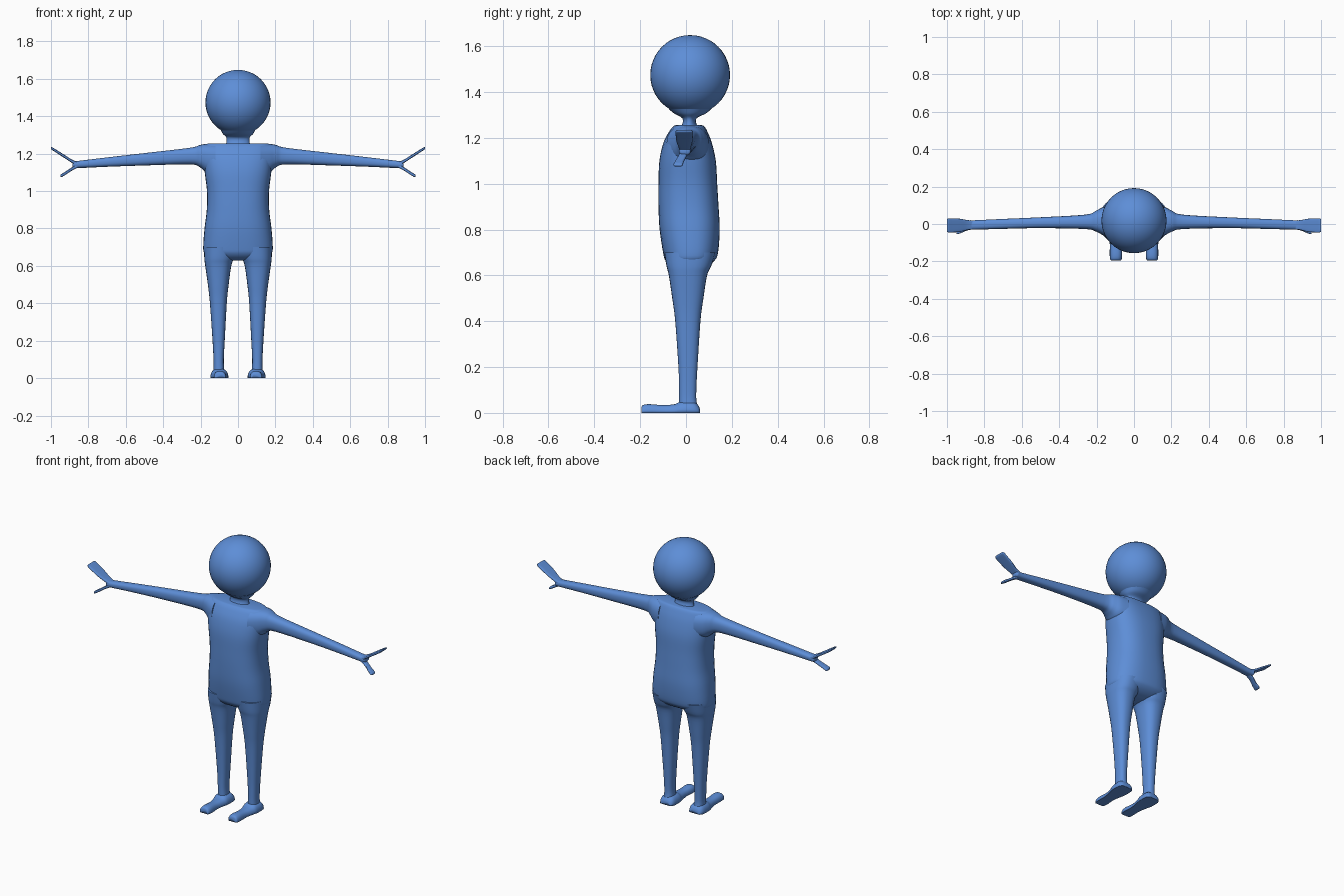
import bpy, bmesh, math
from mathutils import Vector

blue = bpy.data.materials.new("soft blue")
blue.diffuse_color = (0.11, 0.27, 0.68, 1)


def smooth_rows(rows, steps):
    """Catmull-Rom interpolation through rows of numbers."""
    out = []
    for i in range(len(rows) - 1):
        p0, p1 = rows[max(i - 1, 0)], rows[i]
        p2, p3 = rows[i + 1], rows[min(i + 2, len(rows) - 1)]
        for k in range(steps):
            t = k / steps
            out.append([0.5 * (2 * b + (c - a) * t + (2 * a - 5 * b + 4 * c - d) * t * t
                               + (3 * b - a - 3 * c + d) * t ** 3)
                        for a, b, c, d in zip(p0, p1, p2, p3)])
    return out + [list(rows[-1])]


def loft(name, axis, rows, power=2.0, sides=28, steps=4, mirror=False):
    """Skin superellipse rings. Row: position, then low/high along the two other axes.
    A sixth number shears the ring along the axis."""
    others = [a for a in range(3) if a != axis]
    bm = bmesh.new()
    rings = []
    for row in smooth_rows(rows, steps):
        pos, a0, a1, b0, b1 = row[:5]
        ring = []
        for i in range(sides):
            t = 2 * math.pi * i / sides
            c, s = math.cos(t), math.sin(t)
            v = Vector((0, 0, 0))
            v[axis] = pos
            v[others[0]] = (a0 + a1) / 2 + (a1 - a0) / 2 * math.copysign(abs(c) ** (2 / power), c)
            v[others[1]] = (b0 + b1) / 2 + (b1 - b0) / 2 * math.copysign(abs(s) ** (2 / power), s)
            ring.append(bm.verts.new(v))
        rings.append(ring)
    for r, q in zip(rings, rings[1:]):
        for i in range(sides):
            j = (i + 1) % sides
            bm.faces.new((r[i], r[j], q[j], q[i]))
    bm.faces.new(rings[0])
    bm.faces.new(rings[-1])
    bmesh.ops.recalc_face_normals(bm, faces=bm.faces)
    mesh = bpy.data.meshes.new(name)
    bm.to_mesh(mesh)
    bm.free()
    ob = bpy.data.objects.new(name, mesh)
    bpy.context.collection.objects.link(ob)
    mesh.materials.append(blue)
    if mirror:
        ob.modifiers.new("mirror", 'MIRROR').use_mirror_merge = False
    bpy.ops.object.select_all(action='DESELECT')
    ob.select_set(True)
    bpy.context.view_layer.objects.active = ob
    bpy.ops.object.shade_smooth_by_angle(angle=math.radians(50))
    return ob


# round head
bpy.ops.mesh.primitive_uv_sphere_add(segments=40, ring_count=24, radius=0.174,
                                     location=(0, 0.018, 1.474))
head = bpy.context.object
head.name = "head"
head.data.materials.append(blue)
bpy.ops.object.shade_smooth_by_angle(angle=math.radians(50))

# short neck flaring into head and shoulders
loft("neck", 2, [
    (1.235, -0.075, 0.075, -0.04, 0.07), (1.255, -0.063, 0.063, -0.018, 0.048),
    (1.285, -0.062, 0.062, -0.016, 0.046), (1.305, -0.08, 0.08, -0.05, 0.085),
    (1.325, -0.092, 0.092, -0.075, 0.11)])

# torso
loft("torso", 2, [
    (0.628, -0.09, 0.09, -0.03, 0.05), (0.64, -0.14, 0.14, -0.065, 0.09),
    (0.665, -0.178, 0.178, -0.09, 0.125), (0.70, -0.186, 0.186, -0.10, 0.14),
    (0.80, -0.179, 0.179, -0.115, 0.147), (0.90, -0.167, 0.167, -0.12, 0.142),
    (1.00, -0.166, 0.166, -0.12, 0.136), (1.10, -0.178, 0.178, -0.116, 0.13),
    (1.18, -0.185, 0.185, -0.098, 0.112), (1.23, -0.182, 0.182, -0.072, 0.092),
    (1.25, -0.172, 0.172, -0.055, 0.08), (1.255, -0.15, 0.15, -0.045, 0.07)],
    power=2.5, sides=36, mirror=False)

# tapering legs
loft("leg", 2, [
    (0.0, 0.068, 0.135, -0.03, 0.058), (0.05, 0.074, 0.131, -0.03, 0.046),
    (0.10, 0.076, 0.131, -0.03, 0.045), (0.20, 0.071, 0.136, -0.033, 0.05),
    (0.40, 0.060, 0.150, -0.047, 0.063), (0.50, 0.050, 0.161, -0.06, 0.076),
    (0.60, 0.036, 0.175, -0.075, 0.092), (0.64, 0.022, 0.180, -0.085, 0.11),
    (0.70, 0.005, 0.182, -0.095, 0.13)],
    power=2.4, mirror=True)

# feet: flat soles with a rounded toe and a flared heel
foot = loft("foot", 1, [
    (-0.195, 0.072, 0.122, -0.022, 0.022), (-0.188, 0.066, 0.128, -0.034, 0.034),
    (-0.16, 0.063, 0.130, -0.038, 0.038), (-0.10, 0.066, 0.130, -0.034, 0.034),
    (-0.05, 0.058, 0.140, -0.038, 0.038), (-0.02, 0.052, 0.147, -0.05, 0.05),
    (0.03, 0.052, 0.147, -0.05, 0.05), (0.052, 0.058, 0.140, -0.035, 0.035),
    (0.06, 0.068, 0.130, -0.02, 0.02)],
    power=2.5, mirror=True)
for v in foot.data.vertices:
    v.co.z = max(v.co.z, 0.0)

# outstretched arms
loft("arm", 0, [
    (0.12, -0.085, 0.10, 1.08, 1.254), (0.17, -0.058, 0.088, 1.10, 1.252),
    (0.205, -0.04, 0.07, 1.128, 1.246), (0.26, -0.027, 0.05, 1.143, 1.231),
    (0.50, -0.022, 0.036, 1.137, 1.203), (0.70, -0.026, 0.027, 1.130, 1.180),
    (0.85, -0.030, 0.02, 1.123, 1.162), (0.878, -0.03, 0.02, 1.124, 1.160),
    (0.886, -0.024, 0.014, 1.132, 1.152)],
    power=2.5, mirror=True)

# flat paddle of joined fingers, angled up
loft("fingers", 0, [
    (0.855, -0.028, 0.018, 1.132, 1.155), (0.89, -0.032, 0.021, 1.152, 1.170),
    (0.93, -0.042, 0.028, 1.178, 1.195), (0.97, -0.045, 0.030, 1.204, 1.220),
    (0.993, -0.045, 0.030, 1.219, 1.234), (1.0, -0.040, 0.025, 1.225, 1.234)],
    power=4, mirror=True)

# thumb, angled down and slightly forward
loft("thumb", 0, [
    (0.855, -0.028, 0.008, 1.126, 1.148), (0.89, -0.034, 0.0, 1.108, 1.126),
    (0.92, -0.046, -0.010, 1.088, 1.106), (0.943, -0.054, -0.014, 1.075, 1.092),
    (0.95, -0.050, -0.018, 1.076, 1.086)],
    power=3, mirror=True)
